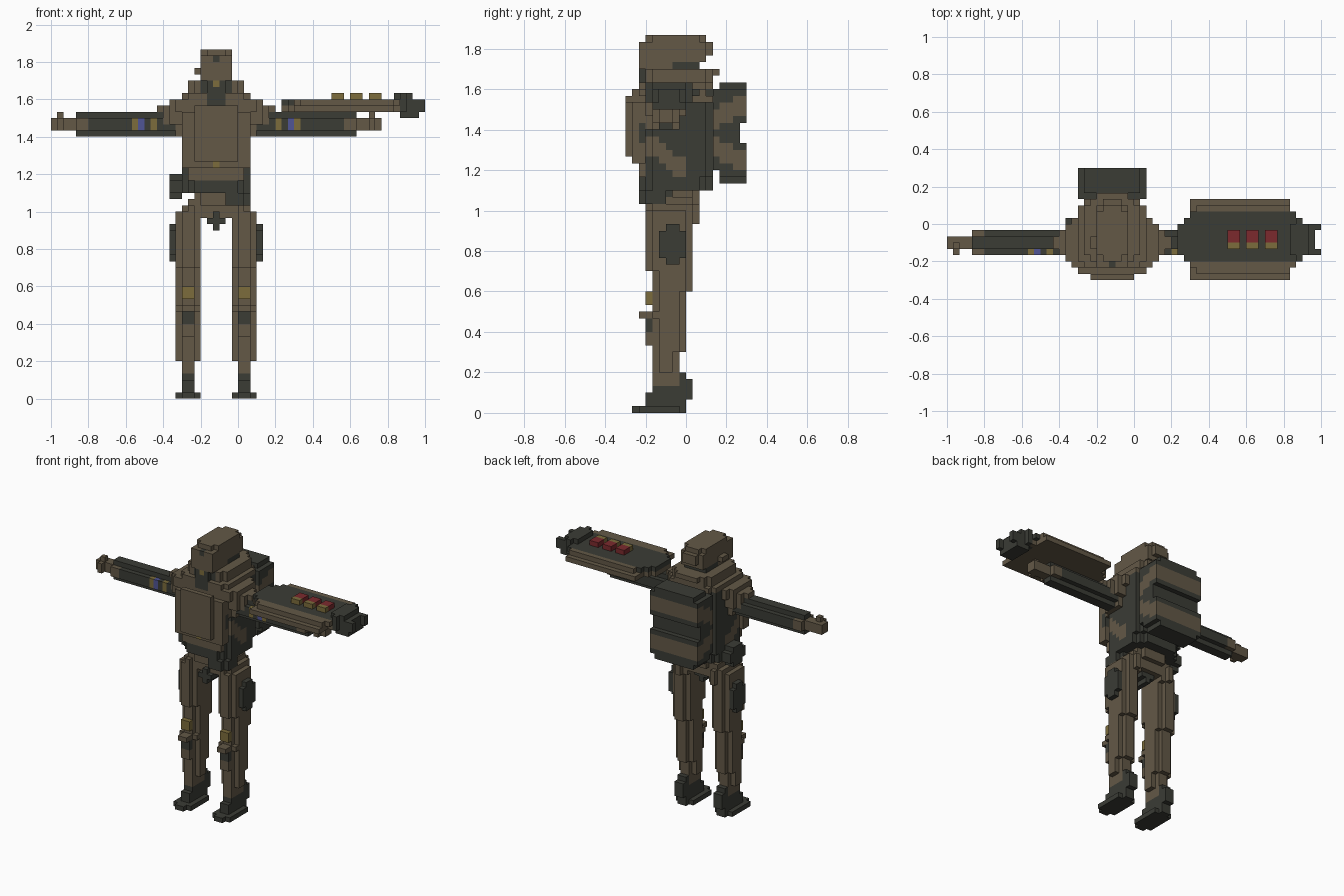
import bpy
import bmesh

UNIT = 1 / 30          # edge of one cube cell
SHIFT = -4             # body centre sits to the right of the origin

default_cube = bpy.data.objects.get("Cube")
if default_cube:
    bpy.data.objects.remove(default_cube)


def make_material(name, colour):
    mat = bpy.data.materials.new(name)
    mat.use_nodes = True
    mat.diffuse_color = (*colour, 1)
    mat.node_tree.nodes["Principled BSDF"].inputs["Base Color"].default_value = (*colour, 1)
    return mat


materials = [
    make_material("brown", (0.125, 0.098, 0.062)),
    make_material("dark_green_grey", (0.043, 0.045, 0.036)),
    make_material("ochre", (0.2, 0.15, 0.045)),
    make_material("red", (0.2, 0.023, 0.027)),
    make_material("blue", (0.08, 0.09, 0.3)),
]
BROWN, DARK, OCHRE, RED, BLUE = range(len(materials))


def block(cells, colour, xs, ys, zs, cut="", size=1):
    """Fill a box of cells; cut names the axis whose parallel edges are notched."""
    spans = (xs, ys, zs)
    for x in range(*xs):
        for y in range(*ys):
            for z in range(*zs):
                edge = [min(c - lo, hi - 1 - c) for c, (lo, hi) in zip((x, y, z), spans)]
                if cut:
                    edge.pop("xyz".index(cut))
                    if sum(edge) < size:
                        continue
                cells[x, y, z] = colour


def paint(cells, colour, rule):
    """Recolour the filled cells that satisfy a rule."""
    for key in cells:
        if rule(*key):
            cells[key] = colour


def build(name, cells):
    """Turn cells into a mesh of their outer faces."""
    bm = bmesh.new()
    corners = {}

    def vert(p):
        if p not in corners:
            corners[p] = bm.verts.new(((p[0] + SHIFT) * UNIT, p[1] * UNIT, p[2] * UNIT))
        return corners[p]

    for cell, colour in cells.items():
        for axis in range(3):
            for side in (0, 1):
                near = list(cell)
                near[axis] += 2 * side - 1
                if tuple(near) in cells:
                    continue
                u, v = (axis + 1) % 3, (axis + 2) % 3
                loop = []
                for du, dv in ((0, 0), (1, 0), (1, 1), (0, 1)):
                    p = list(cell)
                    p[axis] += side
                    p[u] += du
                    p[v] += dv
                    loop.append(vert(tuple(p)))
                face = bm.faces.new(loop if side else loop[::-1])
                face.material_index = colour
    mesh = bpy.data.meshes.new(name)
    bm.to_mesh(mesh)
    bm.free()
    for mat in materials:
        mesh.materials.append(mat)
    bpy.context.collection.objects.link(bpy.data.objects.new(name, mesh))


def build_pair(name, cells):
    build("right_" + name, cells)
    build("left_" + name, {(-x, y, z): c for (x, y, z), c in cells.items()})


# Boots
boot = {}
block(boot, DARK, (-6, -2), (-8, 0), (0, 1), cut="z")
block(boot, DARK, (-5, -3), (-6, 0), (1, 3))
block(boot, DARK, (-5, -3), (-5, 0), (3, 6))
block(boot, DARK, (-5, -3), (-1, 1), (2, 5))
paint(boot, BROWN, lambda x, y, z: z > 3 and y < -1)
build_pair("boot", boot)

# Legs with knee pads
leg = {}
block(leg, BROWN, (-6, -2), (-5, -1), (6, 9), cut="z")
block(leg, BROWN, (-6, -2), (-5, 0), (9, 18), cut="z")
block(leg, BROWN, (-5, -3), (-6, -5), (10, 14))
block(leg, BROWN, (-6, -2), (-6, 0), (14, 15), cut="z")
block(leg, BROWN, (-5, -3), (-7, -6), (14, 15))
block(leg, BROWN, (-6, -2), (-5, 1), (18, 21), cut="z")
block(leg, BROWN, (-6, -2), (-6, 1), (21, 30), cut="z")
block(leg, BROWN, (-5, -2), (-6, 2), (28, 31), cut="z")
block(leg, BROWN, (-4, -2), (-5, 1), (31, 32))
block(leg, OCHRE, (-5, -3), (-6, -5), (16, 18))
paint(leg, DARK, lambda x, y, z: y == -6 and z in (12, 13))
build_pair("leg", leg)

# Thigh pouches
holster = {}
block(holster, DARK, (-7, -6), (-4, 0), (22, 28), cut="x")
build_pair("thigh_pouch", holster)

# Pelvis
pelvis = {}
block(pelvis, BROWN, (-2, 3), (-5, 1), (29, 31))
block(pelvis, BROWN, (-3, 4), (-6, 2), (31, 33), cut="z")
block(pelvis, DARK, (-1, 2), (-6, 0), (27, 30), cut="y")
build("pelvis", pelvis)

# Belt with a slanted front and a side pouch
belt = {}
block(belt, DARK, (-5, 6), (-7, 4), (33, 35), cut="z", size=2)
block(belt, DARK, (1, 6), (-7, -2), (31, 33), cut="z")
block(belt, DARK, (-7, -5), (-4, 1), (32, 36), cut="x")
build("belt", belt)

# Torso and chest plate
torso = {}
block(torso, DARK, (-5, 6), (-6, 4), (35, 48), cut="z")
paint(torso, BROWN, lambda x, y, z: y < 0 and 0 <= z - 36 + y / 2 + 2.5 + y / 4 < 3)
block(torso, BROWN, (-4, 5), (-7, -6), (35, 37))
block(torso, BROWN, (-5, 6), (-8, -6), (36, 47), cut="x")
block(torso, BROWN, (-3, 4), (-9, -8), (38, 47))
paint(torso, DARK, lambda x, y, z: x in (-5, 5) and y in (-7, -6) and 40 <= z < 43)
paint(torso, OCHRE, lambda x, y, z: (x, z) == (0, 37) and y == -8)
build("torso", torso)

# Shoulder yoke and collar, stacked in tiers
yoke = {}
for reach, ys, zs in (
    (6, (-6, 0), (42, 44)),
    (8, (-6, 0), (44, 46)),
    (9, (-5, -1), (46, 47)),
    (7, (-7, 1), (46, 48)),
    (5, (-7, 4), (48, 49)),
    (4, (-6, 4), (49, 51)),
):
    block(yoke, BROWN, (-reach, reach + 1), ys, zs, cut="z")
block(yoke, BROWN, (-2, 3), (3, 5), (50, 51))
block(yoke, DARK, (-2, 3), (-7, -3), (47, 51), cut="z")
block(yoke, OCHRE, (0, 1), (-7, -6), (50, 51))
build("shoulder_yoke", yoke)

# Neck and helmet
head = {}
block(head, DARK, (-2, 3), (-6, 2), (49, 52))
block(head, BROWN, (-2, 3), (-7, 3), (52, 55))
block(head, BROWN, (-2, 3), (-7, -2), (51, 52))
block(head, BROWN, (-2, 3), (-6, 3), (55, 56), cut="z")
block(head, BROWN, (-1, 2), (3, 4), (53, 55))
block(head, DARK, (0, 1), (-7, -6), (54, 55))
block(head, BROWN, (-3, -2), (-4, -2), (52, 53))
build("helmet", head)

# Arms with sleeve patches and hands
arm = {}
block(arm, DARK, (-22, -5), (-5, -1), (42, 46), cut="x")
block(arm, BROWN, (-26, -20), (-4, -2), (43, 45))
block(arm, BROWN, (-25, -24), (-5, -3), (43, 45))
block(arm, BROWN, (-25, -24), (-4, -3), (45, 46))
paint(arm, BROWN, lambda x, y, z: x < -20 and z in (43, 44))
for start, colour in ((-13, OCHRE), (-12, BLUE), (-10, OCHRE)):
    block(arm, colour, (start, start + 1), (-5, -4), (43, 45))
build_pair("arm", arm)

# Backpack with slanting bands
pack = {}
block(pack, DARK, (-5, 6), (5, 9), (34, 49), cut="y")
block(pack, DARK, (-5, 6), (4, 9), (36, 48))
for key in [k for k in pack if k[1] == 8 and 40 <= k[2] < 43]:
    del pack[key]
paint(pack, BROWN, lambda x, y, z: 0 <= abs(z - 41) - y / 2 + 1 < 3)
build("backpack", pack)

# Forearm shield
shield = {}
block(shield, BROWN, (11, 31), (-8, 3), (46, 47), cut="z", size=3)
block(shield, BROWN, (13, 29), (-9, 4), (46, 47))
block(shield, BROWN, (11, 32), (-8, 3), (47, 48), cut="z", size=3)
paint(shield, DARK, lambda x, y, z: z == 47 and -7 < y < 2)
block(shield, DARK, (29, 32), (-6, 1), (46, 49), cut="z")
block(shield, DARK, (30, 33), (-5, 0), (45, 48))
for y in (-5, -1):
    block(shield, DARK, (30, 34), (y, y + 1), (46, 48))
build("forearm_shield", shield)

# Shield cartridges
cartridges = {}
for x in (19, 22, 25):
    block(cartridges, RED, (x, x + 2), (-3, -1), (48, 49))
    block(cartridges, OCHRE, (x, x + 2), (-4, -3), (48, 49))
build("shield_cartridges", cartridges)
